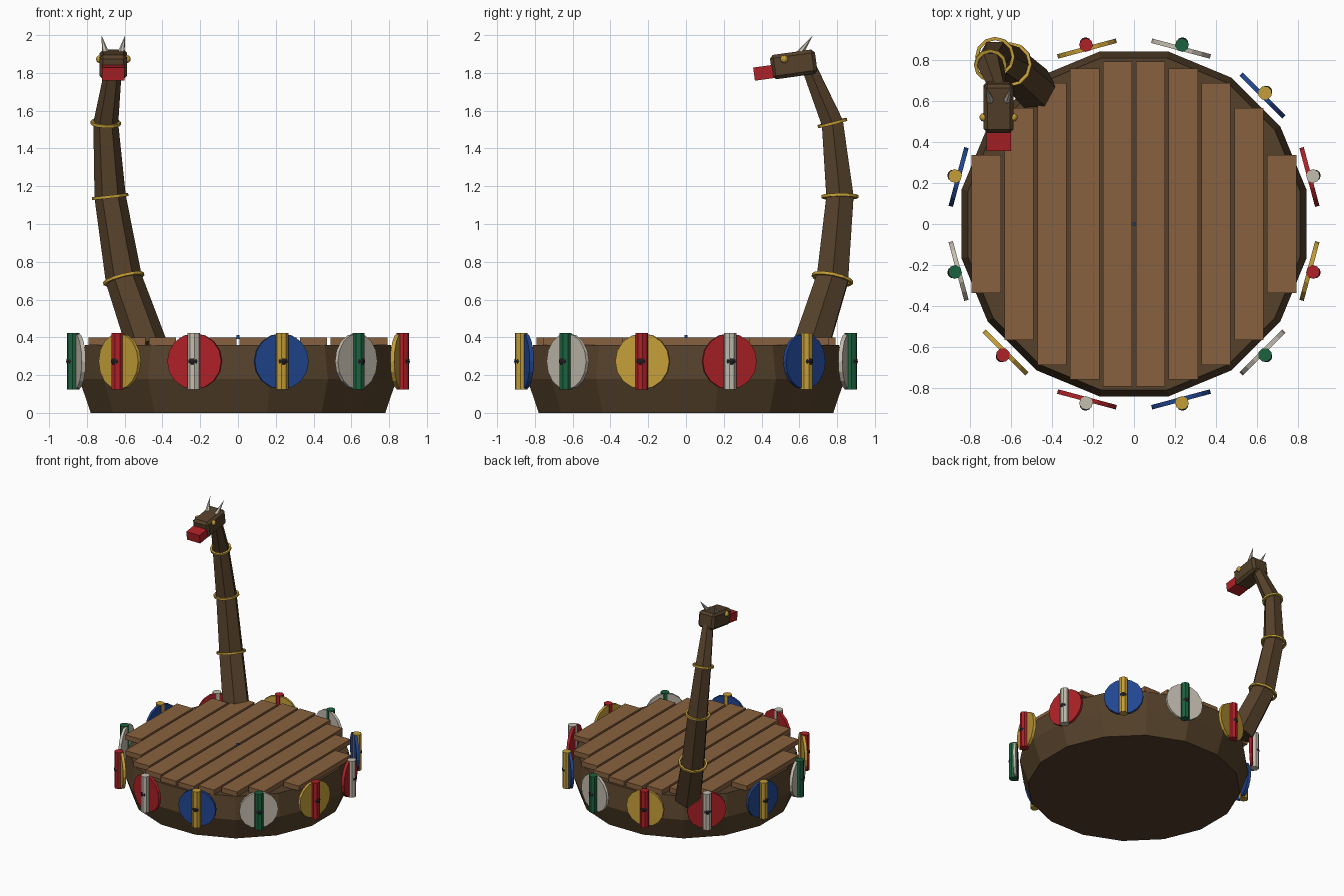
import bpy, bmesh, math
from mathutils import Vector, Matrix

if "Cube" in bpy.data.objects:
    bpy.data.objects.remove(bpy.data.objects["Cube"], do_unlink=True)


def material(name, r, g, b):
    m = bpy.data.materials.new(name)
    m.use_nodes = True
    m.diffuse_color = (r, g, b, 1)
    m.node_tree.nodes["Principled BSDF"].inputs["Base Color"].default_value = (r, g, b, 1)
    return m


DARK_WOOD = material("dark_wood", 0.09, 0.052, 0.023)
DECK_WOOD = material("deck_wood", 0.25, 0.12, 0.05)
GOLD = material("gold", 0.55, 0.34, 0.04)
RED = material("red", 0.42, 0.015, 0.02)
BLUE = material("blue", 0.015, 0.06, 0.28)
WHITE = material("white", 0.55, 0.51, 0.43)
GREEN = material("green", 0.012, 0.12, 0.05)
IRON = material("iron", 0.012, 0.012, 0.015)


def finish(bm, name, mat):
    bmesh.ops.recalc_face_normals(bm, faces=bm.faces)
    mesh = bpy.data.meshes.new(name)
    bm.to_mesh(mesh)
    bm.free()
    mesh.materials.append(mat)
    obj = bpy.data.objects.new(name, mesh)
    bpy.context.collection.objects.link(obj)
    return obj


def box(name, mat, size, place, bevel=0):
    bm = bmesh.new()
    bmesh.ops.create_cube(bm, size=1, matrix=place @ Matrix.Diagonal((*size, 1)))
    if bevel:
        bmesh.ops.bevel(bm, geom=bm.edges[:], offset=bevel, segments=1, affect='EDGES')
    return finish(bm, name, mat)


def cone(name, mat, r1, r2, depth, sides, place):
    bm = bmesh.new()
    bmesh.ops.create_cone(bm, cap_ends=True, segments=sides, radius1=r1, radius2=r2,
                          depth=depth, matrix=place)
    return finish(bm, name, mat)


def ball(name, mat, radius, place):
    bm = bmesh.new()
    bmesh.ops.create_uvsphere(bm, u_segments=10, v_segments=6, radius=radius, matrix=place)
    return finish(bm, name, mat)


def loft(name, mat, sides, sections, phase=0.0, closed=False):
    """Skin regular rings given as (placement, radius)."""
    bm = bmesh.new()
    rings = []
    for place, r in sections:
        angles = [2 * math.pi * (i + phase) / sides for i in range(sides)]
        rings.append([bm.verts.new(place @ Vector((r * math.cos(a), r * math.sin(a), 0)))
                      for a in angles])
    pairs = list(zip(rings, rings[1:]))
    if closed:
        pairs.append((rings[-1], rings[0]))
    else:
        bm.faces.new(rings[0])
        bm.faces.new(rings[-1])
    for a, b in pairs:
        for i in range(sides):
            j = (i + 1) % sides
            bm.faces.new((a[i], a[j], b[j], b[i]))
    return finish(bm, name, mat)


def move(x, y, z):
    return Matrix.Translation((x, y, z))


# Round hull with a bulging side
hull = [(0, 0.795), (0.18, 0.857), (0.36, 0.825)]
loft("hull", DARK_WOOD, 16, [(move(0, 0, z), r) for z, r in hull], phase=0.5)

# Deck planks trimmed to a circle, and the small peg in the middle
for i in range(10):
    x = -0.72 + 0.16 * i
    length = 2 * math.sqrt(0.795 ** 2 - x * x)
    box(f"deck_plank_{i + 1}", DECK_WOOD, (0.142, length, 0.04), move(x, 0, 0.38))
box("deck_peg", BLUE, (0.016, 0.016, 0.02), move(0, 0, 0.402))

# Shields around the rim, each with an upright bar and a boss
schemes = [(RED, WHITE), (BLUE, GOLD), (WHITE, GREEN), (GOLD, RED)]
for i in range(12):
    face, bar = schemes[i % 4]
    turn = Matrix.Rotation(math.radians(15 + 30 * i), 4, 'Z')
    lie = Matrix.Rotation(math.pi / 2, 4, 'Y')
    cone(f"shield_{i + 1}", face, 0.148, 0.148, 0.022, 16, turn @ move(0.885, 0, 0.273) @ lie)
    cone(f"shield_bar_{i + 1}", bar, 0.034, 0.034, 0.298, 8, turn @ move(0.903, 0, 0.273)
         @ Matrix.Rotation(math.pi / 8, 4, 'Z'))
    ball(f"shield_boss_{i + 1}", IRON, 0.029, turn @ move(0.912, 0, 0.273))

# Curved neck, tapering upwards
path = [Vector(p) for p in ((-0.48, 0.66, 0.35), (-0.605, 0.775, 0.71), (-0.677, 0.815, 1.145),
                            (-0.70, 0.775, 1.535), (-0.66, 0.655, 1.82))]
radii = [0.108, 0.097, 0.083, 0.066, 0.045]
frames = []
for i, p in enumerate(path):
    before = (p - path[i - 1]).normalized() if i else Vector()
    after = (path[i + 1] - p).normalized() if i + 1 < len(path) else Vector()
    tilt = Vector((0, 0, 1)).rotation_difference(before + after).to_matrix().to_4x4()
    frames.append(Matrix.Translation(p) @ tilt)
loft("neck", DARK_WOOD, 6, list(zip(frames, radii)))

# Gold bands at the neck joints
for i in (1, 2, 3):
    r = radii[i] + 0.006
    band = [(0.008, -0.008), (0.008, 0.008), (-0.008, 0.008), (-0.008, -0.008)]
    loft(f"neck_band_{i}", GOLD, 12, [(frames[i] @ move(0, 0, z), r + d) for d, z in band],
         closed=True)

# Head, tipped slightly down, with a red muzzle
head = move(-0.66, 0.57, 1.845) @ Matrix.Rotation(math.radians(8), 4, 'X')
box("head", DARK_WOOD, (0.145, 0.24, 0.13), head, bevel=0.018)
box("muzzle", RED, (0.12, 0.12, 0.07), head @ move(0, -0.155, -0.022))

# Eyes and horns, one of each per side
for side, s in (("left", 1), ("right", -1)):
    ball(f"{side}_eye", GOLD, 0.021, move(-0.66 + 0.072 * s, 0.52, 1.873))
    base = Vector((-0.66 + 0.04 * s, 0.60, 1.90))
    tip = Vector((-0.66 + 0.063 * s, 0.672, 2.0))
    axis = tip - base
    aim = axis.to_track_quat('Z', 'Y').to_matrix().to_4x4()
    cone(f"{side}_horn", WHITE, 0.02, 0, axis.length, 6,
         Matrix.Translation((base + tip) / 2) @ aim)
